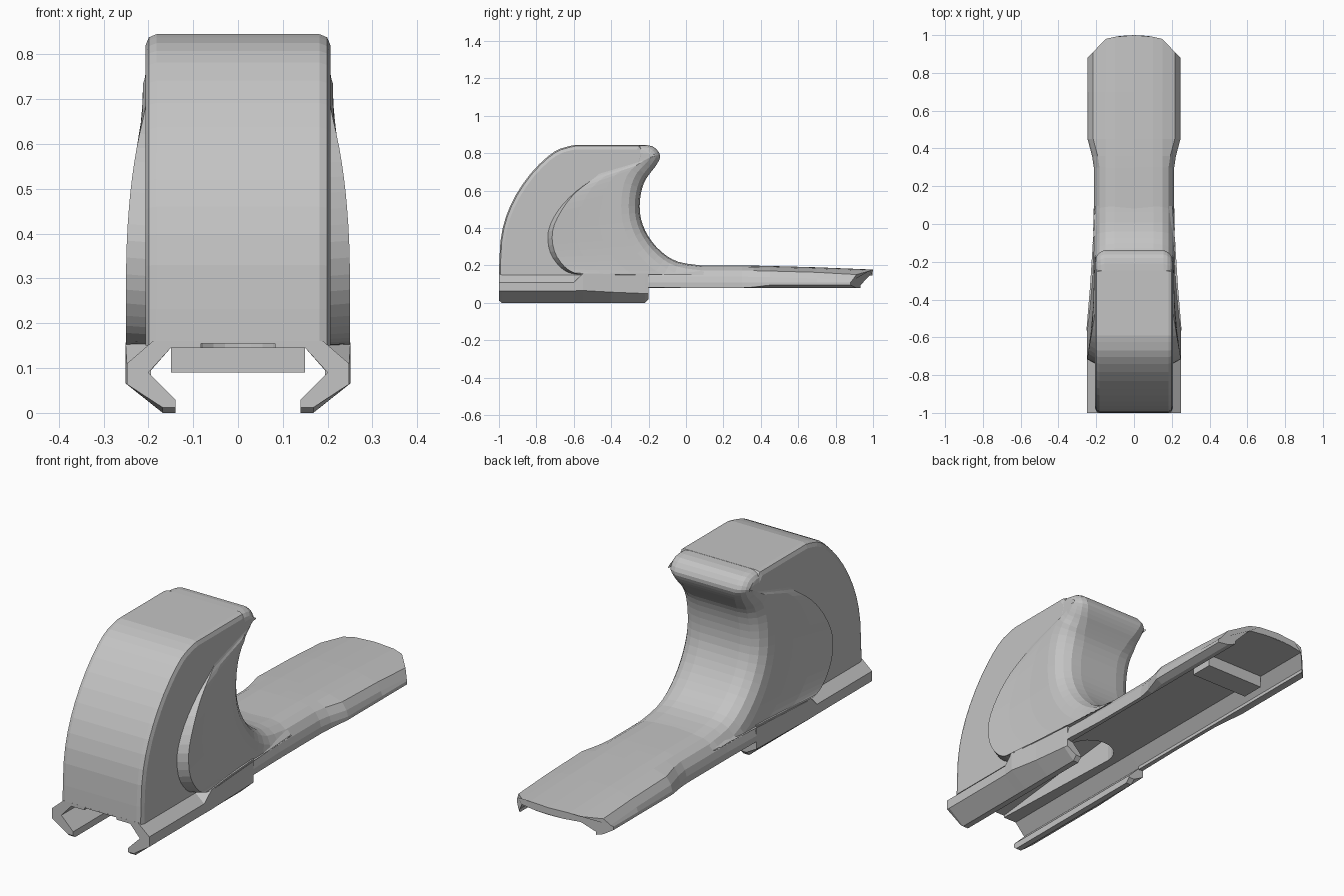
import bpy, bmesh, math
from mathutils import Vector

if "Cube" in bpy.data.objects:
    bpy.data.objects.remove(bpy.data.objects["Cube"])

grey = bpy.data.materials.new("plain_grey")
grey.use_nodes = True
grey.diffuse_color = (0.55, 0.55, 0.55, 1)
grey.node_tree.nodes["Principled BSDF"].inputs["Base Color"].default_value = (0.55, 0.55, 0.55, 1)


def loft(name, sections):
    """Solid through closed sections that share one point count."""
    bm = bmesh.new()
    rings = [[bm.verts.new(p) for p in s] for s in sections]
    n = len(rings[0])
    for a, b in zip(rings, rings[1:]):
        for i in range(n):
            j = (i + 1) % n
            bm.faces.new((a[i], a[j], b[j], b[i]))
    bm.faces.new(rings[0])
    bm.faces.new(rings[-1][::-1])
    bmesh.ops.recalc_face_normals(bm, faces=bm.faces)
    me = bpy.data.meshes.new(name)
    bm.to_mesh(me)
    bm.free()
    me.materials.append(grey)
    ob = bpy.data.objects.new(name, me)
    bpy.context.collection.objects.link(ob)
    return ob


def spline(rows, steps):
    """Catmull-Rom through rows of any dimension."""
    rows = [Vector(r) for r in rows]
    out = []
    for i in range(len(rows) - 1):
        a, b, c, d = (rows[max(0, min(len(rows) - 1, i + k))] for k in (-1, 0, 1, 2))
        for s in range(steps):
            t = s / steps
            out.append(b + (c - a) * t / 2 + (a * 2 - b * 5 + c * 4 - d) * t * t / 2
                       + (b * 3 - a - c * 3 + d) * t ** 3 / 2)
    return out + [rows[-1]]


def apply(ob, kind, **settings):
    mod = ob.modifiers.new(kind.title(), kind)
    for key, value in settings.items():
        setattr(mod, key, value)
    bpy.context.view_layer.objects.active = ob
    bpy.ops.object.modifier_apply(modifier=mod.name)


def mirrored(half):
    """Closed section from half outline points given in order."""
    return half + [(-x, y, z) for x, y, z in reversed(half)]


# Grip body: arched front and flat top, rims rounded except along the bottom
arch = spline([(-1, .15), (-.992, .33), (-.963, .46), (-.908, .58), (-.83, .692),
               (-.74, .782), (-.67, .825), (-.59, .845)], 2)
core = [(-.25, .845), (-.215, .8), (-.235, .73), (-.29, .65), (-.33, .55),
        (-.33, .45), (-.29, .36), (-.23, .27), (-.2, .15)]
outline = [tuple(p) for p in arch] + core
body = loft("grip_body", [[(x, y, z) for y, z in outline] for x in (-.206, .206)])
weights = body.data.attributes.new("bevel_weight_edge", 'FLOAT', 'EDGE')
for edge in body.data.edges:
    a, b = (body.data.vertices[i].co for i in edge.vertices)
    weights.data[edge.index].value = float(abs(a.x - b.x) < .01 and max(a.z, b.z) > .16)
apply(body, "BEVEL", width=.024, segments=2, limit_method='WEIGHT')

# Swollen sides, throat and lip: front edge y z, half width, step, rear edge y z, rounding
rows = spline([(-.4, .8, .2055, 0, -.25, .845, .45),
               (-.41, .78, .2055, 0, -.16, .838, .45),
               (-.43, .74, .2055, 0, -.118, .79, .45),
               (-.45, .71, .2055, 0, -.143, .742, .6),
               (-.48, .675, .208, 0, -.185, .695, .8),
               (-.6, .59, .226, .012, -.224, .64, 1),
               (-.695, .49, .24, .03, -.245, .55, 1),
               (-.745, .38, .248, .032, -.24, .45, 1),
               (-.735, .27, .25, .032, -.2, .355, 1),
               (-.68, .19, .25, .03, -.13, .273, 1),
               (-.62, .157, .25, .025, -.04, .22, 1),
               (-.55, .151, .25, .01, .1, .199, 1)], 3)
sections = []
for i, (yl, zl, w, step, yr, zr, rounding) in enumerate(rows):
    front, back = Vector((yl, zl)), Vector((yr, zr))
    before, after = rows[max(0, i - 1)], rows[min(len(rows) - 1, i + 1)]
    inward = Vector((after[5] - before[5], before[4] - after[4])).normalized() * rounding
    start, stop = front + (back - front).normalized() * step, back + inward * .1
    bow = 1.5 * max(0, 1 - rounding)
    side = min(w, .212)
    half = [(.19, front), (w, start)]
    for t in (.33, .67, 1):
        half.append((side + (w - side) * (1 - t) ** 1.5, start.lerp(stop, t)))
    for inset, depth in ((.008, .06), (.03, .027), (.062, .008), (.11, .001)):
        x = side - inset * rounding
        half.append((x, back + inward * depth - Vector((bow * x * x, 0))))
    sections.append(mirrored([(x, p.x, max(p.y, .15)) for x, p in half]))
swell = loft("swollen_sides", sections)

# Clamp rails with an open channel and chamfered ends
sections = []
for y, h, shoulder, floor in ((-1, .248, .11, .012), (-.985, .248, .11, 0), (-.6, .248, .11, 0),
                              (-.55, .251, .157, 0), (-.4, .235, .157, 0),
                              (-.22, .222, .157, 0), (-.2, .22, .157, .02)):
    low = .045 + (h - .213) * .55
    half = [(0, .145), (.15, .145), (.2, .09), (.14, .03), (.14, 0), (.168, 0),
            (h, low), (h, shoulder), (.19, .16), (0, .16)]
    sections.append(mirrored([(x, y, max(z, floor)) for x, z in half]))
rails = loft("clamp_rails", sections)

# Tail with a crowned top, wider pad and chamfered rounded tip
sections = []
for y, h, top in ((-.2, .22, .2), (0, .2135, .2), (.1, .213, .2), (.3, .213, .2), (.36, .222, .199),
                  (.45, .246, .197), (.7, .246, .19), (1, .246, .178)):
    half = [(0, .145), (.07, .145), (.15, .145), (.194, .095), (.194, .08), (max(.2, h - .03), .08),
            (h, .08 + (h - .213) * .45), (h, .11), (h - .008, top - .06), (h - .03, top - .027),
            (.15, top - .008), (.1, top - .001), (0, top)]
    tip = 1 if y == 1 else 0
    sections.append(mirrored(
        [(x, y - tip * (.02 * min(1, x / .15) ** 2 + max(0, x - .15) * 1.05), z) for x, z in half]))
loft("tail", sections)

# Recoil lug across the channel
loft("recoil_lug", [[(x, y, z) for x, z in ((-.15, .09), (.15, .09), (.15, .16), (-.15, .16))]
                    for y in (.59, .7)])

# Ramped pocket in the channel roof, widening to a round rear end
plan = [(-.08, -1.05)] + [(-.11 * math.cos(math.pi * i / 12), -.312 + .11 * math.sin(math.pi * i / 12))
                          for i in range(13)] + [(.08, -1.05)]
cutter = loft("pocket_cutter", [[(x, y, .1) for x, y in plan],
                                [(x, y, .155 + (y + 1) * .16) for x, y in plan]])
cutter.hide_render = True
for ob in (body, swell, rails):
    apply(ob, "BOOLEAN", operation='DIFFERENCE', object=cutter, solver='EXACT', use_self=True)
bpy.data.objects.remove(cutter)
